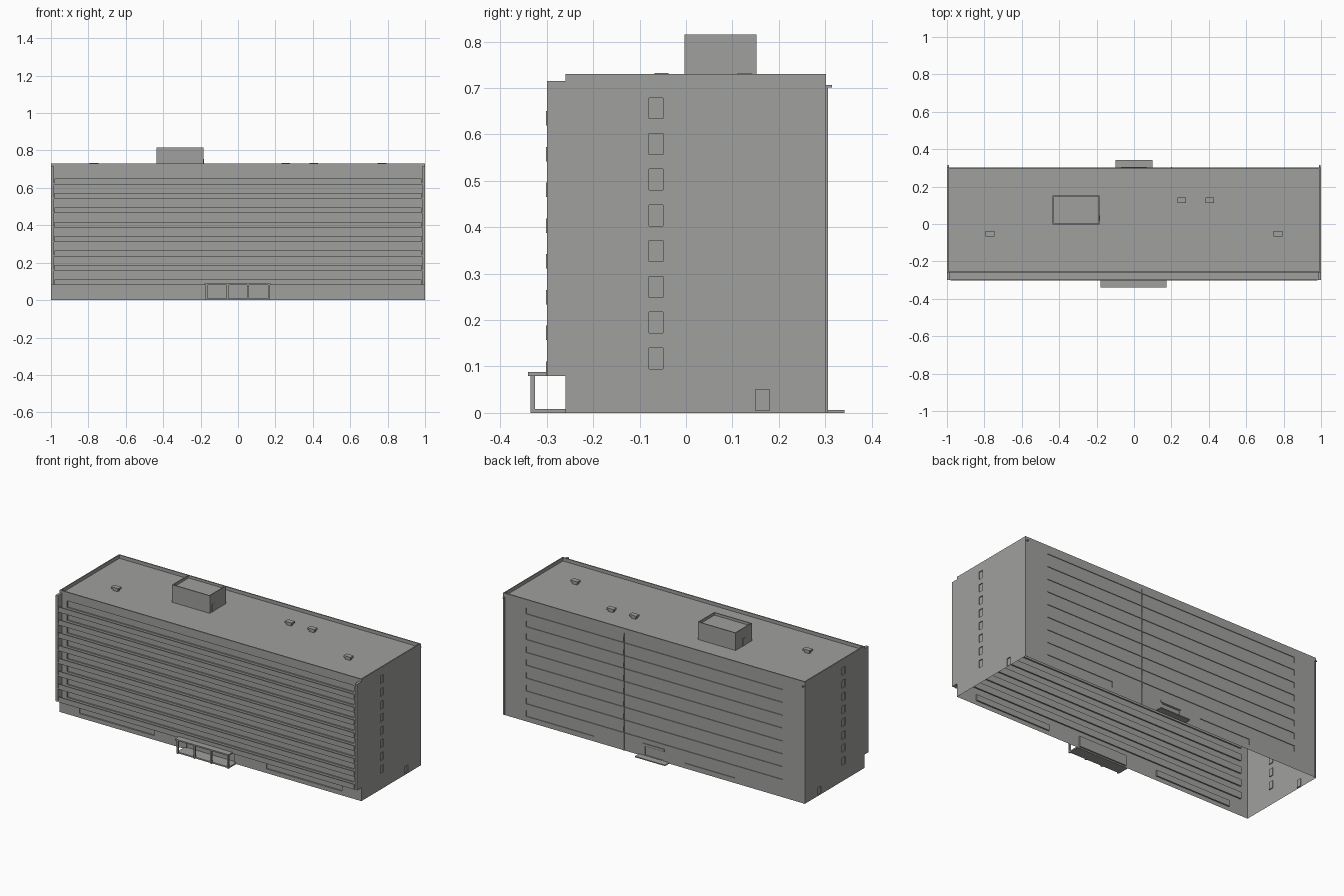
import bpy, bmesh
from mathutils import Vector

cube = bpy.data.objects.get("Cube")
if cube:
    bpy.data.objects.remove(cube, do_unlink=True)

grey = bpy.data.materials.new("concrete grey")
grey.use_nodes = True
grey.diffuse_color = (0.35, 0.35, 0.34, 1)
grey.node_tree.nodes["Principled BSDF"].inputs["Base Color"].default_value = (0.35, 0.35, 0.34, 1)

TOP, ROOF, FRONT, BACK = 0.73, 0.71, -0.26, 0.302
FLOORS = [0.08 + 0.077 * i for i in range(8)]


def finish(name, bm):
    mesh = bpy.data.meshes.new(name)
    bm.to_mesh(mesh)
    bm.free()
    mesh.materials.append(grey)
    obj = bpy.data.objects.new(name, mesh)
    bpy.context.collection.objects.link(obj)
    return obj


def box(name, x, y, z):
    """Box from three (low, high) ranges."""
    bm = bmesh.new()
    bmesh.ops.create_cube(bm, size=1)
    for v in bm.verts:
        v.co = [r[0] + (c + 0.5) * (r[1] - r[0]) for c, r in zip(v.co, (x, y, z))]
    return finish(name, bm)


def wall(name, along, dist, span, height, holes, depth=0.005):
    """Sheet wall facing (along x up), with recessed panels (u0, u1, z0, z1)."""
    u_dir, up = Vector(along), Vector((0, 0, 1))
    out = u_dir.cross(up)
    us = sorted({*span, *(u for h in holes for u in h[:2])})
    zs = sorted({*height, *(z for h in holes for z in h[2:])})
    bm = bmesh.new()
    grid = [[bm.verts.new(u_dir * u + up * z + out * dist) for z in zs] for u in us]
    recessed = []
    for i in range(len(us) - 1):
        for j in range(len(zs) - 1):
            f = bm.faces.new((grid[i][j], grid[i + 1][j], grid[i + 1][j + 1], grid[i][j + 1]))
            u, z = (us[i] + us[i + 1]) / 2, (zs[j] + zs[j + 1]) / 2
            if any(h[0] < u < h[1] and h[2] < z < h[3] for h in holes):
                recessed.append(f)
    if recessed:
        new = bmesh.ops.extrude_face_region(bm, geom=recessed)["geom"]
        bmesh.ops.translate(bm, vec=-out * depth,
                            verts=[v for v in new if isinstance(v, bmesh.types.BMVert)])
        old = [f for f in recessed if f.is_valid]
        if old:
            bmesh.ops.delete(bm, geom=old, context='FACES_ONLY')
    return finish(name, bm)


def parapet(name, x, y, z, t):
    """Thin rim around the inside of a rectangle."""
    for side, xr, yr in (("left", (x[1] - t, x[1]), y), ("right", (x[0], x[0] + t), y),
                         ("front", x, (y[0], y[0] + t)), ("back", x, (y[1] - t, y[1]))):
        box(f"{name}_{side}", xr, yr, z)


# Outer walls, open underneath
front_holes = [(-0.95, 0.95, f + 0.02, f + 0.06) for f in FLOORS]
front_holes += [(-0.87, -0.37, 0.025, 0.06), (0.37, 0.87, 0.025, 0.06), (-0.16, 0.16, 0.008, 0.07)]
wall("front_wall", (1, 0, 0), -FRONT, (-1, 1), (0, TOP), front_holes, 0.008)

back_holes = [(-0.85, 0.85, f + 0.025, f + 0.06) for f in FLOORS]
back_holes += [(0.2, 0.54, 0.03, 0.065), (-0.85, -0.4, 0.03, 0.065), (-0.06, 0.06, 0.008, 0.06)]
wall("back_wall", (-1, 0, 0), BACK, (-1, 1), (0, TOP), back_holes, 0.004)

side_holes = [(-0.08, -0.05, f + 0.015, f + 0.06) for f in FLOORS] + [(0.15, 0.18, 0.005, 0.05)]
wall("left_wall", (0, 1, 0), 1, (FRONT, BACK), (0, TOP), side_holes)
wall("right_wall", (0, -1, 0), 1, (-BACK, -FRONT), (0, TOP),
     [(-b, -a, c, d) for a, b, c, d in side_holes])

# Roof
box("roof", (-0.999, 0.999), (FRONT + 0.001, BACK - 0.001), (ROOF - 0.006, ROOF))
parapet("roof_parapet", (-1, 1), (FRONT, BACK), (ROOF, TOP), 0.007)

# Rooftop plant room with its own rim
box("plant_room", (-0.435, -0.185), (-0.003, 0.152), (ROOF, 0.8))
parapet("plant_room_parapet", (-0.435, -0.185), (-0.003, 0.152), (0.8, 0.815), 0.006)
box("plant_room_door", (-0.186, -0.183), (0.02, 0.045), (ROOF, 0.755))
box("plant_room_hatch", (-0.437, -0.434), (0.06, 0.085), (ROOF, 0.755))

# Roof vents
for i, (x, y) in enumerate(((-0.77, -0.053), (0.77, -0.053), (0.255, 0.126), (0.405, 0.126))):
    box(f"vent_{i}", (x - 0.016, x + 0.016), (y - 0.01, y + 0.01), (ROOF, 0.725))
    box(f"vent_cap_{i}", (x - 0.023, x + 0.023), (y - 0.015, y + 0.015), (0.722, 0.732))

# Balcony fins and rear rainwater spouts
for side, s in (("left", 1), ("right", -1)):
    box(f"fin_{side}", sorted((s * 0.984, s)), (-0.3, FRONT), (0.08, 0.715))
    box(f"spout_{side}", sorted((s * 0.988, s * 0.996)), (BACK, 0.315), (0.701, 0.706))
    box(f"corner_pipe_{side}", sorted((s * 0.989, s * 0.995)), (BACK, 0.306), (0, 0.703))

# Balconies
for i, f in enumerate(FLOORS):
    box(f"balcony_floor_{i}", (-0.984, 0.984), (-0.298, FRONT), (f, f + 0.006))
    box(f"balcony_rail_{i}", (-0.98, 0.98), (-0.302, -0.296), (f, f + 0.031))

# Front entrance
box("entrance_canopy", (-0.18, 0.175), (-0.34, FRONT), (0.08, 0.088))
box("entrance_platform", (-0.175, 0.17), (-0.328, FRONT), (0, 0.008))
for i in range(4):
    x = -0.168 + i * 0.111
    box(f"entrance_post_{i}", (x - 0.005, x + 0.005), (-0.335, -0.325), (0, 0.081))

# Rear entrance and downpipe
box("rear_step", (-0.1, 0.1), (BACK, 0.341), (0, 0.006))
box("rear_door_head", (-0.07, 0.07), (BACK, 0.306), (0.064, 0.078))
box("rear_downpipe", (0.197, 0.203), (BACK, 0.306), (0, 0.703))
